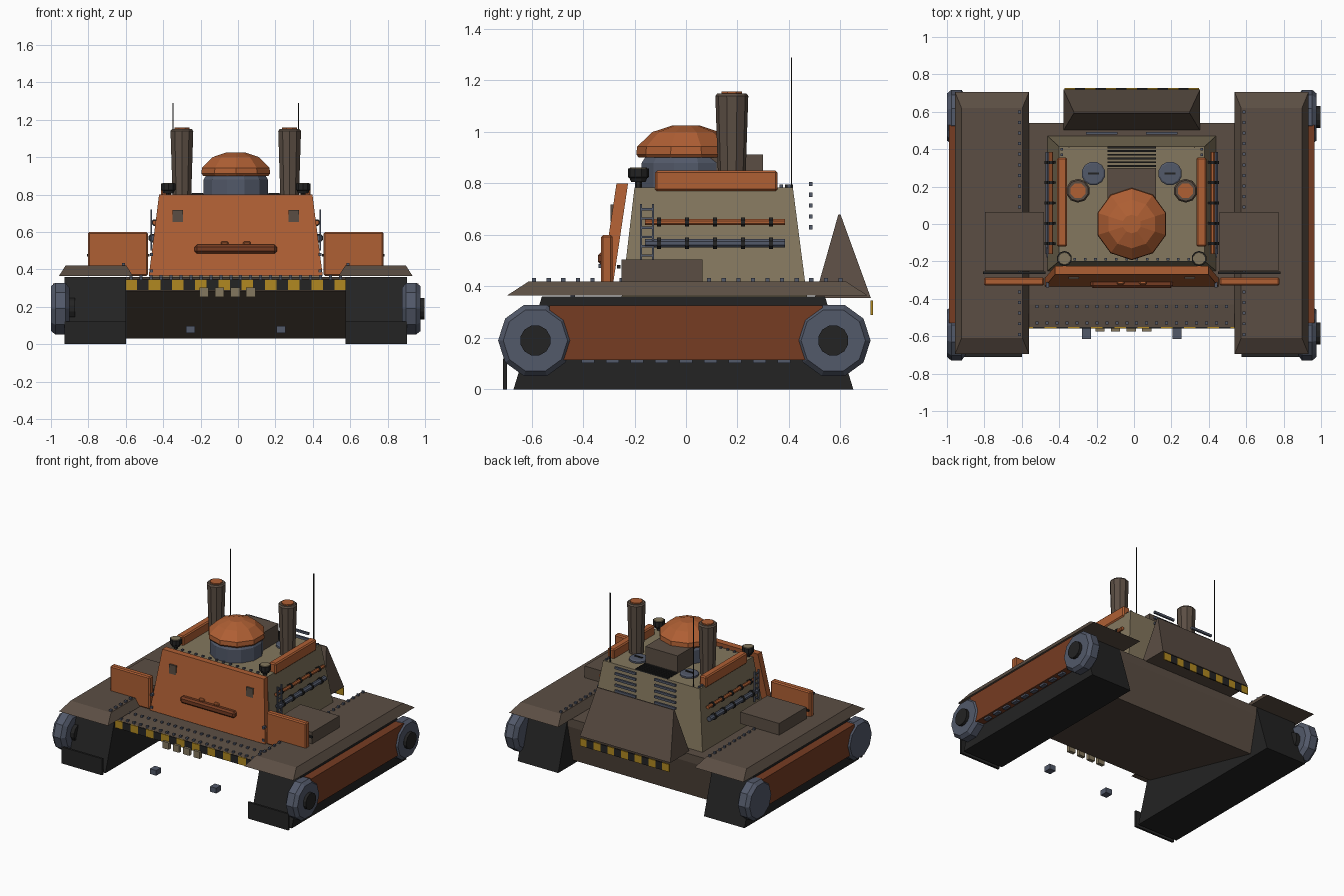
import bpy, bmesh, math
from mathutils import Matrix, Vector

cube = bpy.data.objects.get("Cube")
if cube:
    bpy.data.objects.remove(cube)

CENTRE = -0.012  # the hull's mirror plane


def material(name, *rgb):
    m = bpy.data.materials.new(name)
    m.use_nodes = True
    m.diffuse_color = (*rgb, 1)
    m.node_tree.nodes["Principled BSDF"].inputs["Base Color"].default_value = (*rgb, 1)
    return m


orange = material("orange paint", .43, .115, .034)
rust = material("dark rust", .18, .045, .016)
brown = material("brown armour", .105, .076, .057)
khaki = material("khaki armour", .23, .185, .112)
slate = material("slate steel", .085, .1, .142)
black = material("black rubber", .017, .017, .017)
yellow = material("hazard yellow", .44, .25, .015)


def finish(name, bm, mat, mirror=False, bevel=0):
    bmesh.ops.recalc_face_normals(bm, faces=bm.faces)
    mesh = bpy.data.meshes.new(name)
    bm.to_mesh(mesh)
    bm.free()
    mesh.materials.append(mat)
    ob = bpy.data.objects.new(name, mesh)
    ob.location.x = CENTRE
    bpy.context.scene.collection.objects.link(ob)
    if bevel:
        b = ob.modifiers.new("bevel", "BEVEL")
        b.width, b.segments = bevel, 1
    if mirror:
        ob.modifiers.new("mirror", "MIRROR").use_mirror_merge = False
    return ob


def boxes(name, centres, size, mat, mirror=False, bevel=0):
    bm = bmesh.new()
    for c in centres:
        bmesh.ops.create_cube(bm, size=1, matrix=Matrix.Translation(c) @ Matrix.Diagonal((*size, 1)))
    return finish(name, bm, mat, mirror, bevel)


def box(name, x, y, z, mat, mirror=False, bevel=0):
    """Box from (low, high) ranges on each axis."""
    centre = [sum(r) / 2 for r in (x, y, z)]
    return boxes(name, [centre], [r[1] - r[0] for r in (x, y, z)], mat, mirror, bevel)


def loft(name, low, high, mat, mirror=False):
    """Solid between two level rectangles, each x0, x1, y0, y1, z."""
    bm = bmesh.new()
    rings = []
    for x0, x1, y0, y1, z in (low, high):
        rings.append([bm.verts.new((x, y, z)) for x, y in ((x0, y0), (x1, y0), (x1, y1), (x0, y1))])
    a, b = rings
    bm.faces.new(a)
    bm.faces.new(b)
    for i in range(4):
        j = (i + 1) % 4
        bm.faces.new((a[i], a[j], b[j], b[i]))
    return finish(name, bm, mat, mirror)


def prism(name, profile, half_width, mat):
    """Side profile in y, z extruded across x."""
    bm = bmesh.new()
    face = bm.faces.new([bm.verts.new((-half_width, y, z)) for y, z in profile])
    out = bmesh.ops.extrude_face_region(bm, geom=[face])
    new = [v for v in out["geom"] if isinstance(v, bmesh.types.BMVert)]
    bmesh.ops.translate(bm, verts=new, vec=(2 * half_width, 0, 0))
    return finish(name, bm, mat)


def turned(name, profile, sides, places, mat, axis="Z", mirror=False):
    """Turned solids from (radius, height) points along an axis."""
    turn = {"Z": Matrix(), "X": Matrix.Rotation(math.pi / 2, 4, "Y"),
            "Y": Matrix.Rotation(-math.pi / 2, 4, "X")}[axis]
    bm = bmesh.new()
    for place in places:
        rings = []
        for r, h in profile:
            ring = []
            for i in range(sides):
                a = math.tau * (i + .5) / sides
                ring.append(bm.verts.new(turn @ Vector((r * math.cos(a), r * math.sin(a), h)) + Vector(place)))
            rings.append(ring)
        bm.faces.new(rings[0])
        bm.faces.new(rings[-1])
        for a, b in zip(rings, rings[1:]):
            for i in range(sides):
                j = (i + 1) % sides
                bm.faces.new((a[i], a[j], b[j], b[i]))
    return finish(name, bm, mat, mirror)


def spread(a, b, n):
    return [a + (b - a) * i / (n - 1) for i in range(n)]


# Hull with an undercut belly
prism("hull", [(-.43, .36), (-.55, .345), (-.55, .285), (.48, .03), (.54, .3), (.54, .36)], .59, brown)

# Running gear
loft("track", (.588, .915, -.67, .65, 0), (.588, .915, -.56, .54, .36), black, True)
box("mud_flap", (.588, .915), (-.71, -.695), (0, .12), black, True)
box("side_skirt", (.9, .978), (-.53, .53), (.115, .325), rust, True)
boxes("skirt_bolt", [(.95, y, .11) for y in spread(-.38, .38, 9)], (.03, .05, .015), slate, True)
wheel_y = (-.585, .572)
turned("wheel", [(.115, .888), (.145, .91), (.145, .965), (.125, .989)], 10,
       [(0, y, .19) for y in wheel_y], slate, "X", True)
turned("wheel_hub", [(.06, 0), (.06, .11)], 12,
       [(x, y, .19) for x in (.9, -.97) for y in wheel_y], black, "X")

# Fenders, with rivets and stowage boxes
loft("fender", (.55, .945, -.695, .705, .365), (.585, .91, -.61, .62, .42), brown, True)
boxes("fender_rivet", [(.6, y, .425) for y in spread(-.59, .6, 22)], (.016, .016, .016), slate, True)
box("stowage_box", (.47, .785), (-.25, .065), (.42, .505), brown, True)
box("stowage_rod", (.46, .795), (-.268, -.255), (.47, .483), black, True)

# Superstructure and tilted front plate
loft("superstructure", (-.45, .45, -.25, .47, .36), (-.39, .39, -.2, .415, .785), khaki)
loft("front_plate", (-.465, .465, -.335, -.29, .365), (-.41, .41, -.27, -.225, .8), orange)
box("wing_shield", (.47, .79), (-.33, -.285), (.365, .6), orange, True, .008)
box("front_bar", (-.22, .22), (-.342, -.29), (.485, .532), rust, False, .012)
boxes("bar_bracket", [(.06, -.31, .54)], (.04, .03, .02), orange, True, .006)
boxes("vision_slot", [(.31, -.286, .685)], (.054, .016, .066), brown, True)
boxes("plate_bolt", [(.45, -.325, z) for z in (.39, .48)], (.016, .03, .016), slate, True)

# Hazard stripes, alternating plates
for name, half, count, y in (("front_stripe", .59, 19, -.553), ("rear_stripe", .36, 13, .722)):
    width = 2 * half / count
    xs = [-half + width * (i + .5) for i in range(count)]
    for colour, start in ((yellow, 0), (black, 1)):
        boxes(name, [(x, y, .317) for x in xs[start::2]], (width, .009, .055), colour)
boxes("deck_rivet", [(x, y, .362 + (y + .44) * .12) for x in spread(-.56, .56, 22) for y in (-.44, -.53)],
      (.016, .016, .016), slate)
boxes("front_tooth", [(x, -.562, .278) for x in spread(-.17, .08, 4)], (.05, .025, .05), khaki)
box("tow_block", (.217, .267), (-.615, -.56), (.06, .098), slate, True)

# Rear hood and louvres
loft("rear_hood", (-.365, .365, .5, .718, .355), (-.31, .31, .592, .6, .68), brown)
boxes("rear_louvre", [(.16, .485, z) for z in spread(.63, .798, 5)], (.17, .014, .016), slate, True)

# Roof fittings
boxes("roof_grille", [(0, y, .789) for y in spread(.31, .41, 6)], (.26, .01, .012), black)
box("engine_box", (-.13, .13), (.05, .3), (.785, .912), brown)
boxes("roof_rivet", [(x, -.188, .789) for x in spread(-.36, .36, 14)]
      + [(s * .375, y, .789) for s in (-1, 1) for y in (.37, .4)], (.014, .014, .014), slate)
box("roof_rail", (.345, .4), (-.12, .355), (.77, .85), orange, True, .008)
turned("roof_hatch", [(.064, .78), (.064, .797), (.055, .803)], 12, [(.205, .27, 0)], slate, mirror=True)
boxes("hatch_handle", [(.205, .27, .805)], (.06, .01, .008), black, True)
turned("chimney", [(.052, .78), (.064, 1.14), (.056, 1.15)], 10, [(.288, .178, 0)], brown, mirror=True)
turned("chimney_cap", [(.043, 1.14), (.043, 1.158)], 8, [(.288, .178, 0)], orange, mirror=True)
turned("lamp", [(.028, .805), (.034, .82), (.041, .825), (.041, .858)], 10, [(.36, -.185, 0)], black, mirror=True)
turned("lamp_post", [(.014, .78), (.014, .81)], 6, [(.36, -.185, 0)], black, mirror=True)
turned("lamp_lid", [(.035, .856), (.033, .862)], 10, [(.36, -.185, 0)], khaki, mirror=True)
box("antenna", (.332, .339), (.408, .412), (.78, 1.29), black, True)

# Turret
turned("turret_ring", [(.178, .78), (.178, .88), (.165, .9)], 12, [(0, 0, 0)], slate)
turned("turret_dome", [(.183, .9), (.193, .912), (.19, .943), (.13, 1), (.05, 1.026)], 10, [(0, 0, 0)], orange)

# Side pipes with clamps, and ladders
for name, x, z, r, mat in (("upper_pipe", .432, .65, .013, orange), ("lower_pipe", .444, .567, .018, slate)):
    turned(name, [(r, -.16), (r, .385)], 8, [(x, 0, z)], mat, "Y", True)
    turned(name + "_clamp", [(r + .006, -.008), (r + .006, .008)], 8,
           [(x, y, z) for y in spread(-.105, .33, 5)], black, "Y", True)
    boxes(name + "_bracket", [(x - .015, y, z) for y in spread(-.105, .33, 5)], (.04, .012, .012), black, True)
boxes("ladder_rail", [(.452, y, .61) for y in (-.175, -.128)], (.01, .008, .22), slate, True)
boxes("ladder_rung", [(.452, -.152, z) for z in spread(.52, .7, 6)], (.01, .05, .009), slate, True)
